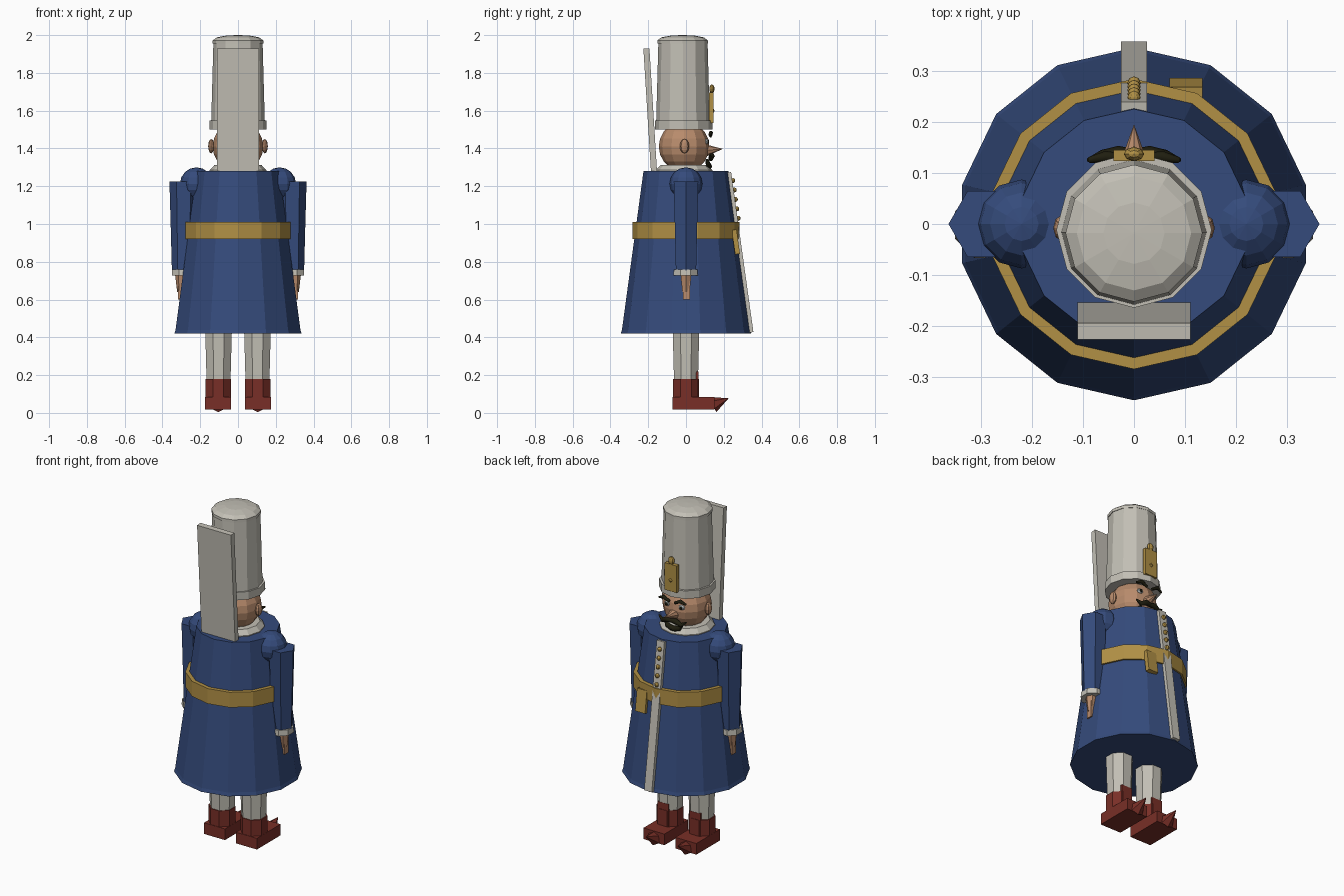
import bpy, math
from math import sin, cos, pi
from mathutils import Vector

cube = bpy.data.objects.get("Cube")
if cube:
    bpy.data.objects.remove(cube, do_unlink=True)


def material(name, rgb):
    m = bpy.data.materials.new(name)
    m.use_nodes = True
    m.diffuse_color = (*rgb, 1)
    m.node_tree.nodes["Principled BSDF"].inputs["Base Color"].default_value = (*rgb, 1)
    return m


BLUE = material("coat blue", (0.035, 0.07, 0.20))
GREY = material("warm light grey", (0.54, 0.52, 0.46))
GOLD = material("gold", (0.44, 0.28, 0.06))
RED = material("boot red", (0.19, 0.028, 0.02))
SKIN = material("skin", (0.48, 0.26, 0.15))
DARK = material("dark hair", (0.014, 0.013, 0.005))
WHITE = material("eye white", (0.55, 0.6, 0.6))


def finish(ob, name, mat):
    ob.name = ob.data.name = name
    ob.data.materials.append(mat)
    return ob


def lathe(name, mat, profile, sides, x=0, y=0, start=pi / 2):
    """Closed stack of polygon rings from (radius, height) pairs."""
    verts, faces = [], []
    for r, z in profile:
        for i in range(sides):
            a = start + 2 * pi * i / sides
            verts.append((x + r * cos(a), y + r * sin(a), z))
    for k in range(len(profile) - 1):
        for i in range(sides):
            j = (i + 1) % sides
            faces.append((k * sides + i, k * sides + j, (k + 1) * sides + j, (k + 1) * sides + i))
    faces.append(tuple(reversed(range(sides))))
    faces.append(tuple(range(len(verts) - sides, len(verts))))
    me = bpy.data.meshes.new(name)
    me.from_pydata(verts, [], faces)
    ob = bpy.data.objects.new(name, me)
    bpy.context.collection.objects.link(ob)
    return finish(ob, name, mat)


def box(name, mat, centre, size, tilt=0, roll=0):
    bpy.ops.mesh.primitive_cube_add(size=1, location=centre, rotation=(tilt, roll, 0))
    ob = bpy.context.object
    ob.scale = size
    return finish(ob, name, mat)


def ball(name, mat, centre, radii, segments=12, rings=8):
    bpy.ops.mesh.primitive_uv_sphere_add(segments=segments, ring_count=rings, radius=1, location=centre)
    ob = bpy.context.object
    ob.scale = radii
    return finish(ob, name, mat)


def spike(name, mat, base, tip, radius, sides):
    base, tip = Vector(base), Vector(tip)
    d = tip - base
    bpy.ops.mesh.primitive_cone_add(vertices=sides, radius1=radius, radius2=0, depth=d.length,
                                    location=(base + tip) / 2, rotation=d.to_track_quat('Z', 'Y').to_euler())
    return finish(bpy.context.object, name, mat)


def tube(name, mat, points, radii):
    """Tapered strand along a few points."""
    cu = bpy.data.curves.new(name, 'CURVE')
    cu.dimensions = '3D'
    cu.bevel_depth = 1
    cu.bevel_resolution = 1
    cu.use_fill_caps = True
    sp = cu.splines.new('POLY')
    sp.points.add(len(points) - 1)
    for p, co, r in zip(sp.points, points, radii):
        p.co = (*co, 1)
        p.radius = r
    ob = bpy.data.objects.new(name, cu)
    bpy.context.collection.objects.link(ob)
    return finish(ob, name, mat)


# Coat, belt and front trim
SLOPE = math.atan2(0.12, 0.86)


def coat_radius(z):
    return 0.345 - 0.12 * (z - 0.42) / 0.86


lathe("coat", BLUE, [(0.345, 0.42), (0.339, 0.44), (0.225, 1.28)], 14)
lathe("belt", GOLD, [(0.284, 0.92), (0.284, 1.01)], 14)
box("coat_trim", GREY, (0, coat_radius(0.85) + 0.003, 0.85), (0.05, 0.02, 0.855), SLOPE)
for i in range(5):
    z = 1.23 - 0.05 * i
    ball(f"button_{i + 1}", GOLD, (0, coat_radius(z) + 0.016, z), (0.013,) * 3, 8, 6)
box("belt_pouch", GOLD, (0.102, 0.264, 0.905), (0.065, 0.026, 0.13), SLOPE)

# Arms, legs and boots
for side, s in (("left", 1), ("right", -1)):
    ball(f"{side}_shoulder", BLUE, (0.22 * s, 0, 1.213), (0.087, 0.087, 0.087))
    lathe(f"{side}_sleeve", BLUE, [(0.062, 0.755), (0.068, 0.98), (0.075, 1.225)], 6, 0.288 * s, 0, 0)
    lathe(f"{side}_cuff", GREY, [(0.07, 0.727), (0.067, 0.76)], 8, 0.286 * s, -0.002, pi / 8)
    lathe(f"{side}_palm", SKIN, [(0.022, 0.64), (0.034, 0.74)], 6, 0.30 * s, 0, 0)
    box(f"{side}_fingers", SKIN, (0.305 * s, 0.002, 0.65), (0.025, 0.036, 0.1))

    lathe(f"{side}_leg", GREY, [(0.068, 0.15), (0.076, 0.43)], 8, 0.103 * s, 0, pi / 8)
    lathe(f"{side}_boot_shaft", RED, [(0.074, 0.04), (0.074, 0.18)], 8, 0.105 * s, 0, pi / 8)
    box(f"{side}_boot_flap", RED, (0.105 * s, 0.035, 0.14), (0.07, 0.062, 0.16))
    box(f"{side}_foot", RED, (0.105 * s, 0.04, 0.052), (0.138, 0.222, 0.066))
    spike(f"{side}_toe", RED, (0.105 * s, 0.143, 0.042), (0.105 * s, 0.228, 0.08), 0.042, 6)

# Head and collar
lathe("collar", GREY, [(0.15, 1.27), (0.15, 1.285), (0.125, 1.312), (0.09, 1.312)], 12, 0, -0.01)
ball("head", SKIN, (0, -0.01, 1.41), (0.134, 0.134, 0.134), 12, 10)
spike("nose", SKIN, (0, 0.112, 1.39), (0, 0.195, 1.398), 0.03, 8)
for side, s in (("left", 1), ("right", -1)):
    ball(f"{side}_ear", SKIN, (0.142 * s, -0.008, 1.412), (0.016, 0.025, 0.038), 8, 6)
    ball(f"{side}_eye", WHITE, (0.047 * s, 0.107, 1.437), (0.02, 0.012, 0.014), 8, 6)
    ball(f"{side}_pupil", DARK, (0.047 * s, 0.117, 1.437), (0.009, 0.006, 0.01), 8, 6)
    tube(f"{side}_eyebrow", DARK, [(0.018 * s, 0.13, 1.465), (0.055 * s, 0.132, 1.484), (0.088 * s, 0.125, 1.47)],
         [0.008, 0.011, 0.006])
    tube(f"{side}_moustache", DARK, [(0, 0.135, 1.358), (0.03 * s, 0.137, 1.36),
                                     (0.062 * s, 0.132, 1.345), (0.09 * s, 0.125, 1.365)],
         [0.012, 0.016, 0.013, 0.004])
    tube(f"{side}_beard", DARK, [(0.055 * s, 0.112, 1.34), (0.04 * s, 0.118, 1.315), (0, 0.122, 1.305)],
         [0.01, 0.014, 0.017])

# Tall hat with band, crown and badge
lathe("hat_band", GREY, [(0.152, 1.5), (0.152, 1.547)], 12, 0, -0.012)
lathe("hat_body", GREY, [(0.143, 1.5), (0.13, 1.97)], 12, 0, -0.016)
lathe("hat_crown", GREY, [(0.134, 1.955), (0.134, 1.972), (0.112, 1.988), (0.06, 1.998), (0.002, 2.0)],
      12, 0, -0.018)
box("hat_badge", GOLD, (0, 0.134, 1.615), (0.08, 0.022, 0.16))
ball("badge_knob", GOLD, (0, 0.137, 1.715), (0.02, 0.014, 0.024), 8, 6)
spike("badge_stud", GOLD, (0, 0.14, 1.6), (0, 0.152, 1.6), 0.022, 4)

# Lever plank on the back
box("back_lever", GREY, (0, -0.189, 1.595), (0.222, 0.032, 0.67), math.atan2(0.04, 0.65))
